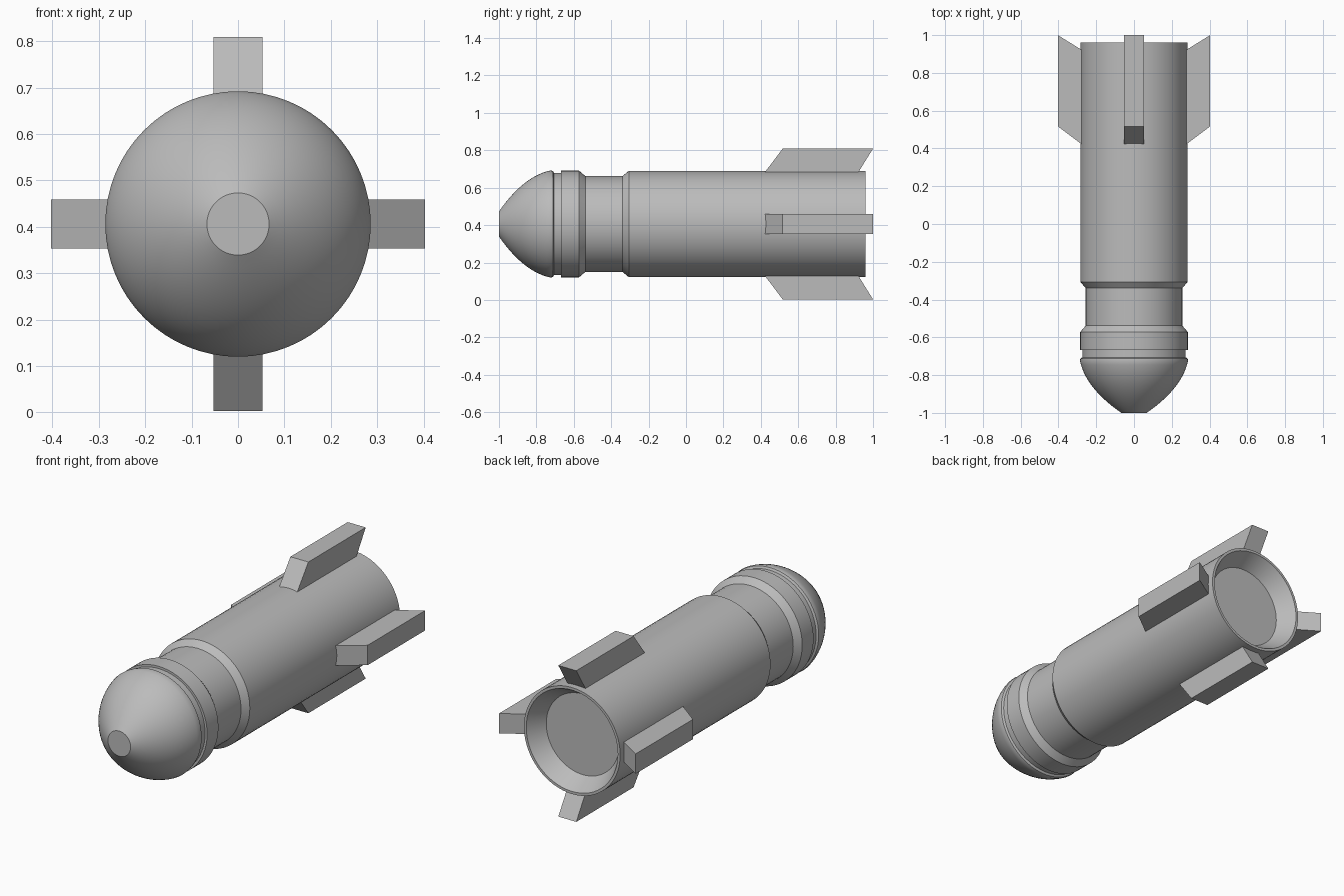
import bpy, bmesh, math
from mathutils import Vector

if "Cube" in bpy.data.objects:
    bpy.data.objects.remove(bpy.data.objects["Cube"], do_unlink=True)

AXIS_Z = 0.406
SEGMENTS = 64

grey = bpy.data.materials.new("plain_grey")
grey.use_nodes = True
colour = (0.5, 0.5, 0.5, 1)
grey.diffuse_color = colour
grey.node_tree.nodes["Principled BSDF"].inputs["Base Color"].default_value = colour


def finish(name, bm, smooth=False):
    bmesh.ops.recalc_face_normals(bm, faces=bm.faces)
    mesh = bpy.data.meshes.new(name)
    bm.to_mesh(mesh)
    bm.free()
    mesh.materials.append(grey)
    obj = bpy.data.objects.new(name, mesh)
    obj.location.z = AXIS_Z
    bpy.context.collection.objects.link(obj)
    if smooth:
        bpy.ops.object.select_all(action="DESELECT")
        obj.select_set(True)
        bpy.context.view_layer.objects.active = obj
        bpy.ops.object.shade_smooth_by_angle(angle=math.radians(25))
    return obj


def lathe(name, profile):
    """Spin (radius, y) points about the long axis, capping both ends."""
    bm = bmesh.new()
    rings = []
    for r, y in profile:
        angles = [math.tau * i / SEGMENTS for i in range(SEGMENTS)]
        rings.append([bm.verts.new((r * math.cos(a), y, r * math.sin(a))) for a in angles])
    for a, b in zip(rings, rings[1:]):
        for i in range(SEGMENTS):
            j = (i + 1) % SEGMENTS
            bm.faces.new((a[i], a[j], b[j], b[i]))
    bm.faces.new(rings[0])
    bm.faces.new(rings[-1])
    return finish(name, bm, smooth=True)


# Rounded nose curve with a flat tip
tip, bulge, base = Vector((0.067, -1)), Vector((0.255, -0.87)), Vector((0.286, -0.725))
nose = []
for i in range(15):
    t = i / 14
    nose.append(tuple(tip * (1 - t) ** 2 + bulge * 2 * t * (1 - t) + base * t * t))

# Groove, collar ring, neck, main tube and hollow tail
body = [(0.284, -0.712), (0.273, -0.706), (0.273, -0.667),
        (0.285, -0.667), (0.285, -0.572), (0.256, -0.538),
        (0.256, -0.34), (0.284, -0.306), (0.284, 0.96),
        (0.27, 0.96), (0.215, 0.87)]
lathe("rocket_body", nose + body)

# Four swept tail fins as (radius, y) outlines with thickness
fin_outline = [(0.268, 0.415), (0.403, 0.517), (0.403, 1.0), (0.268, 0.916)]
HALF = 0.053
for k, side in enumerate(("left", "top", "right", "bottom")):
    bm = bmesh.new()
    face = bm.faces.new([bm.verts.new((r, y, -HALF)) for r, y in fin_outline])
    extruded = bmesh.ops.extrude_face_region(bm, geom=[face])
    verts = [v for v in extruded["geom"] if isinstance(v, bmesh.types.BMVert)]
    bmesh.ops.translate(bm, verts=verts, vec=(0, 0, 2 * HALF))
    fin = finish(side + "_fin", bm)
    fin.rotation_euler.y = -k * math.pi / 2
